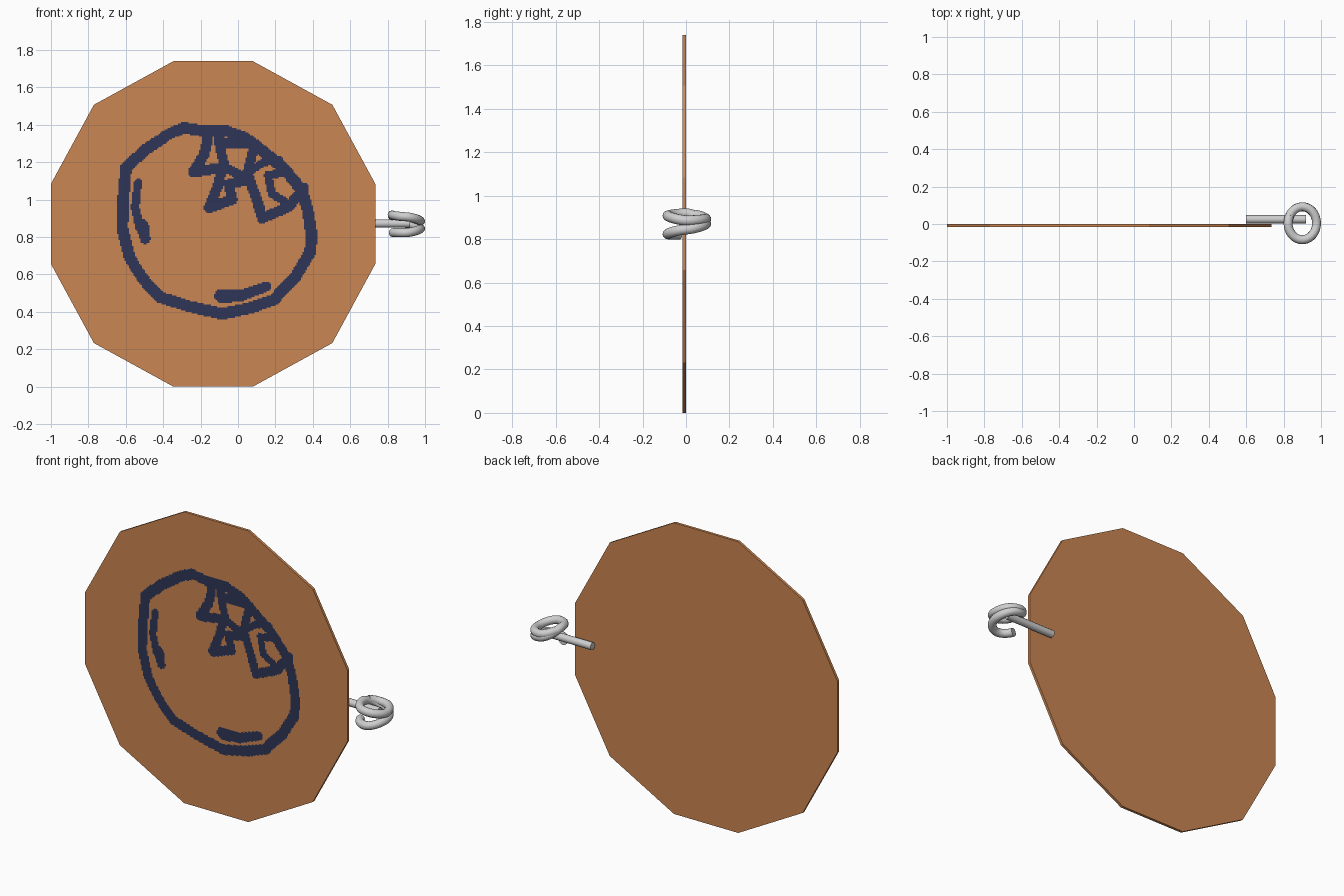
import bpy, bmesh, math
from mathutils import Vector

if "Cube" in bpy.data.objects:
    bpy.data.objects.remove(bpy.data.objects["Cube"])


def material(name, rgb):
    m = bpy.data.materials.new(name)
    m.diffuse_color = (*rgb, 1)
    m.use_nodes = True
    m.node_tree.nodes["Principled BSDF"].inputs["Base Color"].default_value = m.diffuse_color
    return m


ORANGE = material("copper orange", (0.60, 0.24, 0.085))
NAVY = material("navy ink", (0.028, 0.036, 0.095))
GREY = material("light grey metal", (0.62, 0.62, 0.62))


def finish(bm, name, mat):
    me = bpy.data.meshes.new(name)
    bm.to_mesh(me)
    bm.free()
    me.materials.append(mat)
    ob = bpy.data.objects.new(name, me)
    bpy.context.collection.objects.link(ob)
    return ob


# Twelve-sided disc: one quarter profile mirrored into four
CX, CZ = -0.133, 0.87
quarter = [(0.868, 0.2125), (0.6375, 0.637), (0.2125, 0.87)]
outline = []
for sx, sz in ((1, 1), (-1, 1), (-1, -1), (1, -1)):
    pts = [(CX + sx * x, CZ + sz * z) for x, z in quarter]
    outline += pts if sx * sz > 0 else pts[::-1]
bm = bmesh.new()
face = bm.faces.new([bm.verts.new((x, -0.016, z)) for x, z in outline])
ext = bmesh.ops.extrude_face_region(bm, geom=[face])
new = [g for g in ext["geom"] if isinstance(g, bmesh.types.BMVert)]
bmesh.ops.translate(bm, verts=new, vec=(0, 0.016, 0))
bmesh.ops.recalc_face_normals(bm, faces=bm.faces)
finish(bm, "disc", ORANGE)

# Painted strokes as (x, z) paths with start and end half-widths
strokes = [
    # round outline
    (0.031, 0.031, [(-.29, 1.385), (-.37, 1.35), (-.50, 1.26), (-.60, 1.17),
                    (-.615, 1.0), (-.62, .85), (-.58, .69), (-.51, .58),
                    (-.42, .48), (-.26, .43), (-.085, .39), (.06, .42),
                    (.19, .465), (.305, .585), (.385, .72), (.393, .81),
                    (.37, .95), (.34, 1.05), (.25, 1.16), (.13, 1.26),
                    (.04, 1.33), (-.07, 1.37), (-.2, 1.37), (-.29, 1.385)]),
    # zigzag edge
    (0.028, 0.028, [(-.16, 1.33), (-.18, 1.24), (-.24, 1.145), (-.085, 1.17),
                    (-.105, 1.08), (-.155, .955), (-.03, 1.0), (-.05, 1.08),
                    (.06, 1.11), (.10, 1.0), (.13, .90), (.27, .96),
                    (.35, 1.06)]),
    # scribbles inside the zigzag
    (0.028, 0.024, [(-.10, 1.35), (-.09, 1.25), (-.07, 1.17), (.06, 1.11)]),
    (0.026, 0.026, [(-.10, 1.30), (.0, 1.30), (.09, 1.30), (.05, 1.14)]),
    (0.022, 0.022, [(.06, 1.15), (.14, 1.2), (.22, 1.21), (.23, 1.14),
                    (.16, 1.13), (.18, 1.03), (.28, .97)]),
    # left and lower shading marks
    (0.022, 0.026, [(-.535, 1.09), (-.55, .96), (-.525, .85)]),
    (0.034, 0.028, [(-.51, .86), (-.495, .79)]),
    (0.036, 0.026, [(-.09, .485), (.01, .485), (.15, .535)]),
]
CELL = 0.008
cells = set()
for w0, w1, path in strokes:
    n = len(path) - 1
    for i in range(n):
        a, b = Vector(path[i]), Vector(path[i + 1])
        d = b - a
        m = max(w0, w1)
        x_range = range(math.floor((min(a.x, b.x) - m) / CELL), math.ceil((max(a.x, b.x) + m) / CELL))
        z_range = range(math.floor((min(a.y, b.y) - m) / CELL), math.ceil((max(a.y, b.y) + m) / CELL))
        for ix in x_range:
            for iz in z_range:
                p = Vector(((ix + .5) * CELL, (iz + .5) * CELL))
                t = min(1, max(0, (p - a).dot(d) / d.dot(d)))
                if (p - a - d * t).length < w0 + (w1 - w0) * (i + t) / n:
                    cells.add((ix, iz))
bm = bmesh.new()
grid = {}


def corner(i, k):
    if (i, k) not in grid:
        grid[i, k] = bm.verts.new((i * CELL, -0.0185, k * CELL))
    return grid[i, k]


for i, k in sorted(cells):
    bm.faces.new([corner(i, k), corner(i + 1, k), corner(i + 1, k + 1), corner(i, k + 1)])
finish(bm, "painted_drawing", NAVY)


# Metal wire: straight pin and coiled loop
def wire(name, pts, radius):
    cu = bpy.data.curves.new(name, "CURVE")
    cu.dimensions = "3D"
    cu.bevel_depth = radius
    cu.bevel_resolution = 4
    cu.use_fill_caps = True
    sp = cu.splines.new("POLY")
    sp.points.add(len(pts) - 1)
    for p, co in zip(sp.points, pts):
        p.co = (*co, 1)
    ob = bpy.data.objects.new(name, cu)
    bpy.context.collection.objects.link(ob)
    bpy.ops.object.select_all(action="DESELECT")
    ob.select_set(True)
    bpy.context.view_layer.objects.active = ob
    bpy.ops.object.convert(target="MESH")
    ob = bpy.context.view_layer.objects.active
    ob.data.materials.clear()
    ob.data.materials.append(GREY)
    bpy.ops.object.shade_smooth_by_angle(angle=math.radians(40))


wire("pin", [(0.6, 0.025, 0.872), (0.92, 0.025, 0.872)], 0.022)

# coil height at given angles, eased between
keys = [(200, .823), (270, .823), (360, .845), (450, .872), (540, .918),
        (630, .908), (720, .885), (810, .892), (880, .912)]
coil = []
for (a0, z0), (a1, z1) in zip(keys, keys[1:]):
    for s in range(10):
        t = s / 10
        a = math.radians(a0 + (a1 - a0) * t)
        e = t * t * (3 - 2 * t) * .5 + t * .5
        coil.append((0.9 + 0.076 * math.cos(a), 0.004 + 0.088 * math.sin(a), z0 + (z1 - z0) * e))
wire("coil", coil, 0.024)
